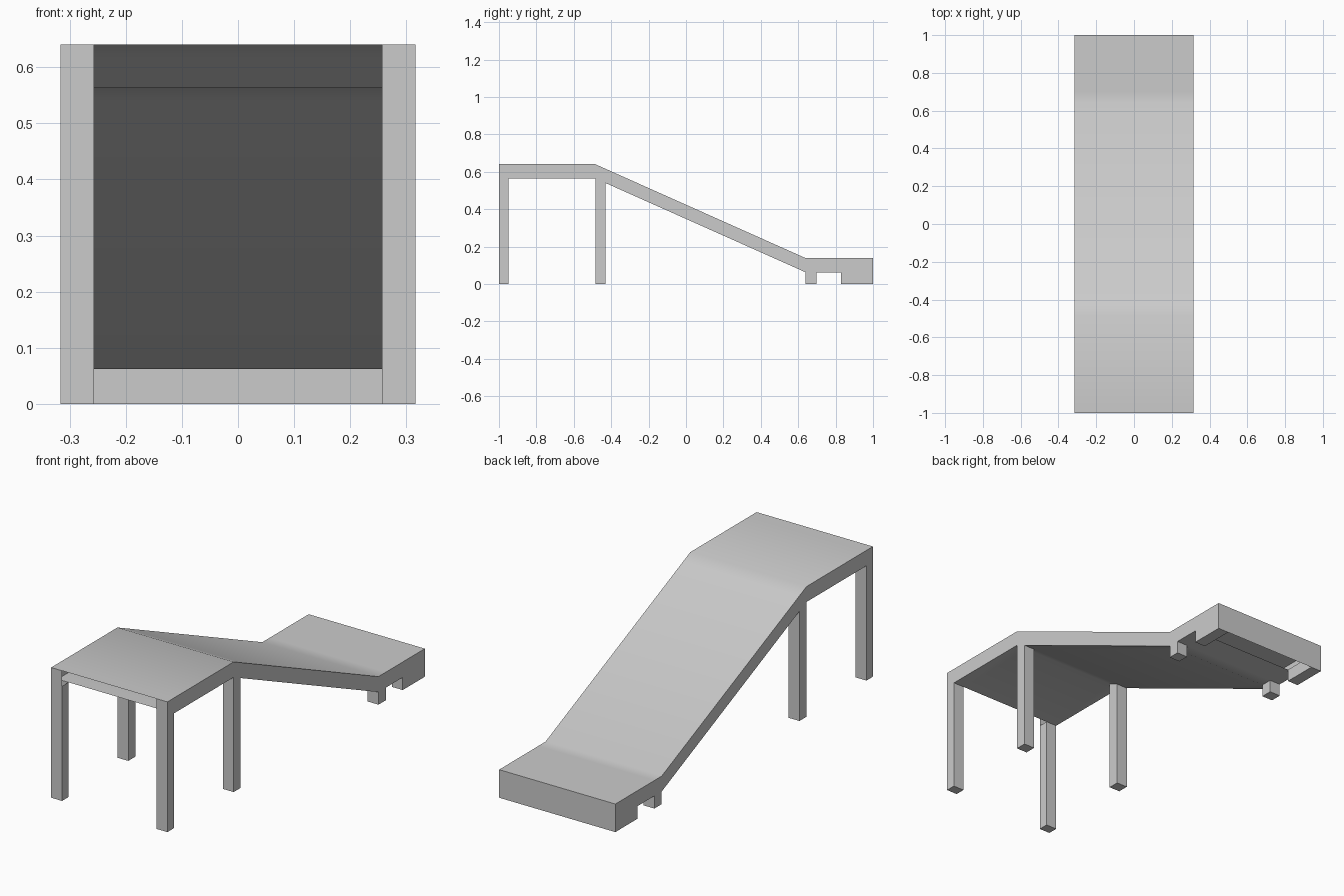
import bpy, bmesh

if "Cube" in bpy.data.objects:
    bpy.data.objects.remove(bpy.data.objects["Cube"])

XS = [-0.316, -0.257, 0.257, 0.316]
YS = [-1.0, -0.95, -0.485, -0.43, 0.64, 0.697, 0.828, 1.0]
HIGH, LOW, THICK = 0.64, 0.138, 0.076
LEG_ROWS = (0, 2, 4, 6)          # y strips that carry legs


def top_z(y):
    t = (y - YS[2]) / (YS[4] - YS[2])
    return HIGH + (LOW - HIGH) * min(max(t, 0), 1)


def finish(bm, name):
    mesh = bpy.data.meshes.new(name)
    bm.to_mesh(mesh)
    bm.free()
    ob = bpy.data.objects.new(name, mesh)
    bpy.context.collection.objects.link(ob)
    bpy.ops.object.select_all(action='DESELECT')
    ob.select_set(True)
    bpy.context.view_layer.objects.active = ob
    bpy.ops.object.shade_smooth_by_angle(angle=0.52)
    return ob


# Deck: hollow slab bent into platform, slope and landing
bm = bmesh.new()
T = [[bm.verts.new((x, y, top_z(y))) for x in XS] for y in YS]
B = [[bm.verts.new((x, y, top_z(y) - THICK)) for x in XS] for y in YS]
rows, cols = len(YS) - 1, len(XS) - 1
for i in range(rows):
    for j in range(cols):
        bm.faces.new((T[i][j], T[i][j + 1], T[i + 1][j + 1], T[i + 1][j]))
        # underside is open above the legs and along both end strips
        if i in (0, rows - 1) or (i in LEG_ROWS and j != 1):
            continue
        bm.faces.new((B[i][j], B[i + 1][j], B[i + 1][j + 1], B[i][j + 1]))
    bm.faces.new((B[i][-1], B[i + 1][-1], T[i + 1][-1], T[i][-1]))
    bm.faces.new((T[i][0], T[i + 1][0], B[i + 1][0], B[i][0]))
for j in range(cols):
    if j != 1:                   # front edge is open between the legs
        bm.faces.new((B[0][j], B[0][j + 1], T[0][j + 1], T[0][j]))
    bm.faces.new((T[-1][j], T[-1][j + 1], B[-1][j + 1], B[-1][j]))
bmesh.ops.delete(bm, geom=[v for v in bm.verts if not v.link_faces], context='VERTS')
finish(bm, "ramp_deck")


# Legs: open-topped posts joining the underside of the deck
def leg(name, x0, x1, y0, y1):
    bm = bmesh.new()
    ring = [(x0, y0), (x1, y0), (x1, y1), (x0, y1)]
    lo = [bm.verts.new((x, y, 0)) for x, y in ring]
    hi = [bm.verts.new((x, y, top_z(y) - THICK)) for x, y in ring]
    for k in range(4):
        n = (k + 1) % 4
        bm.faces.new((lo[k], lo[n], hi[n], hi[k]))
    bm.faces.new(lo[::-1])
    finish(bm, name)


for row, label in zip(LEG_ROWS, ("front_leg", "upper_leg", "lower_leg", "back_foot")):
    for col, side in ((0, "left"), (2, "right")):
        leg(f"{label}_{side}", XS[col], XS[col + 1], YS[row], YS[row + 1])

# Back panel: thin sheet closing the gap between the back feet
bm = bmesh.new()
bm.faces.new([bm.verts.new((x, YS[-1], z)) for x, z in
              ((XS[2], 0), (XS[1], 0), (XS[1], LOW - THICK), (XS[2], LOW - THICK))])
finish(bm, "back_panel")
